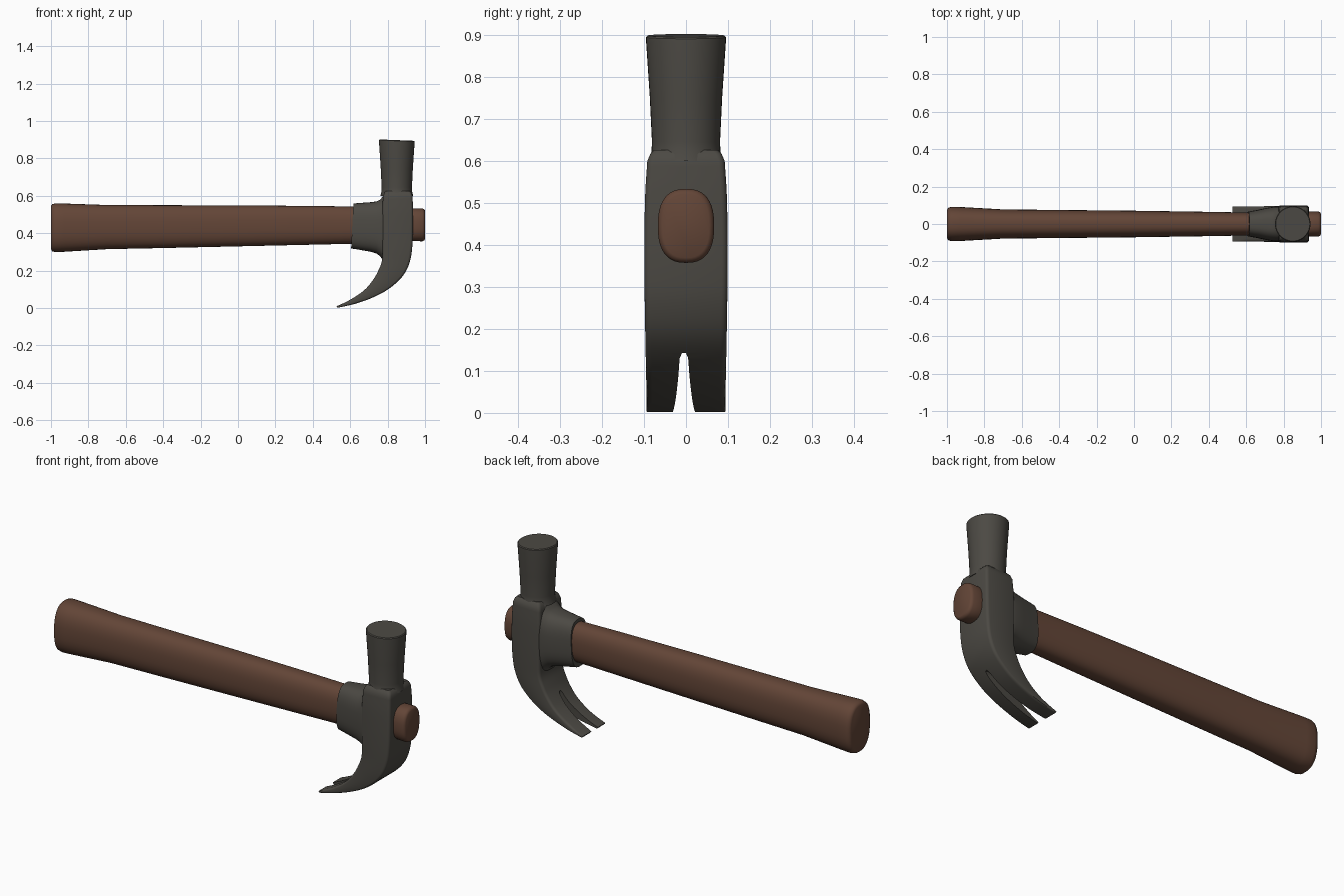
import bpy, bmesh, math
from mathutils import Vector

if "Cube" in bpy.data.objects:
    bpy.data.objects.remove(bpy.data.objects["Cube"])


def material(name, rgb):
    m = bpy.data.materials.new(name)
    m.diffuse_color = (*rgb, 1)
    m.use_nodes = True
    m.node_tree.nodes["Principled BSDF"].inputs["Base Color"].default_value = m.diffuse_color
    return m


wood = material("brown wood", (0.125, 0.060, 0.038))
iron = material("dark iron", (0.072, 0.067, 0.057))


def loft(name, rings, mat, angle=35):
    """Skin a list of equal-length point rings and cap both ends."""
    bm = bmesh.new()
    vs = [[bm.verts.new(p) for p in r] for r in rings]
    n = len(rings[0])
    for a, b in zip(vs, vs[1:]):
        for i in range(n):
            j = (i + 1) % n
            bm.faces.new((a[i], a[j], b[j], b[i]))
    bm.faces.new(vs[0][::-1])
    bm.faces.new(vs[-1])
    bmesh.ops.recalc_face_normals(bm, faces=bm.faces)
    me = bpy.data.meshes.new(name)
    bm.to_mesh(me)
    bm.free()
    me.materials.append(mat)
    ob = bpy.data.objects.new(name, me)
    bpy.context.collection.objects.link(ob)
    smooth(ob, angle)
    return ob


def smooth(ob, angle):
    bpy.ops.object.select_all(action='DESELECT')
    ob.select_set(True)
    bpy.context.view_layer.objects.active = ob
    bpy.ops.object.shade_smooth_by_angle(angle=math.radians(angle))


def oval(x, z0, z1, hy, power=2.5, slant=0.0, n=40):
    """Superellipse ring across the x axis."""
    pts = []
    for i in range(n):
        t = 2 * math.pi * i / n
        c, s = math.cos(t), math.sin(t)
        y = hy * math.copysign(abs(c) ** (2 / power), c)
        d = (z1 - z0) / 2 * math.copysign(abs(s) ** (2 / power), s)
        pts.append((x + slant * d, y, (z0 + z1) / 2 + d))
    return pts


def spline(rows, steps=4):
    """Catmull-Rom interpolation of rows of numbers."""
    out = []
    for i in range(len(rows) - 1):
        a, b, c, d = (rows[max(i - 1, 0)], rows[i], rows[i + 1],
                      rows[min(i + 2, len(rows) - 1)])
        for k in range(steps):
            t = k / steps
            out.append([0.5 * (2 * q + (r - p) * t + (2 * p - 5 * q + 4 * r - s) * t * t
                               + (3 * q - p - 3 * r + s) * t ** 3)
                        for p, q, r, s in zip(a, b, c, d)])
    return out + [list(rows[-1])]


# Wooden handle: (x, bottom, top, half width)
handle = [(-1.0, 0.315, 0.545, 0.075), (-0.993, 0.303, 0.556, 0.087),
          (-0.975, 0.299, 0.56, 0.092), (-0.93, 0.301, 0.559, 0.091),
          (-0.7, 0.315, 0.551, 0.078), (-0.4, 0.321, 0.55, 0.075),
          (0.0, 0.330, 0.549, 0.071), (0.4, 0.339, 0.546, 0.065),
          (0.62, 0.344, 0.543, 0.061), (0.90, 0.362, 0.53, 0.064),
          (0.945, 0.358, 0.533, 0.067), (0.985, 0.357, 0.533, 0.067),
          (0.995, 0.361, 0.529, 0.063), (1.0, 0.369, 0.521, 0.055)]
loft("handle", [oval(*r) for r in handle], wood, 50)

# Collar that flares from the handle into the head
collar = [(0.611, 0.319, 0.559, 0.066), (0.66, 0.311, 0.563, 0.075),
          (0.71, 0.301, 0.566, 0.086), (0.74, 0.292, 0.570, 0.091),
          (0.76, 0.277, 0.580, 0.093), (0.775, 0.255, 0.598, 0.094),
          (0.82, 0.25, 0.60, 0.092)]
loft("collar", [oval(*r, 2.9, 0.05 if r[0] < 0.7 else 0) for r in collar], iron)

# Head body and claw: (inner x, inner z, outer x, outer z, half width)
body = [(0.775, 0.595, 0.933, 0.600, 0.092), (0.772, 0.52, 0.936, 0.52, 0.097),
        (0.772, 0.42, 0.936, 0.42, 0.099), (0.772, 0.33, 0.932, 0.33, 0.099),
        (0.770, 0.255, 0.922, 0.26, 0.098), (0.750, 0.20, 0.897, 0.195, 0.097),
        (0.725, 0.155, 0.855, 0.143, 0.096), (0.685, 0.105, 0.79, 0.092, 0.095),
        (0.635, 0.066, 0.71, 0.052, 0.094), (0.58, 0.034, 0.62, 0.021, 0.094),
        (0.527, 0.010, 0.532, 0.002, 0.094)]


def block(row):
    """Rectangle between inner and outer point, with eased corners."""
    ix, iz, ox, oz, w = row
    a, b = Vector((ix, 0, iz)), Vector((ox, 0, oz))
    t = (b - a).length
    c = min(0.014, t * 0.25)
    u, v = (b - a) / t, Vector((0, 1, 0))
    ring = []
    for du, dv, start in ((t - c, w - c, 0), (c, w - c, 1), (c, c - w, 2), (t - c, c - w, 3)):
        for k in range(4):
            ang = math.pi / 2 * (start + k / 3)
            ring.append(a + u * (du + c * math.cos(ang)) + v * (dv + c * math.sin(ang)))
    return ring


shoulder = [block((0.790, 0.626, 0.918, 0.626, 0.076)),
            block((0.782, 0.616, 0.928, 0.616, 0.085))]
head = loft("claw_head", shoulder + [block(r) for r in spline(body)], iron)

# Tapered nail slot cut through the claw
slot = []
rows = spline(body[6:])
extra = [0.514, -0.012, 0.514, -0.020, 0.094]
for i, r in enumerate(rows + [extra]):
    f = i / len(rows)
    g = 0.009 + 0.019 * f
    if i == 0:
        g = 0.005
    a, b = Vector((r[0], 0, r[1])), Vector((r[2], 0, r[3]))
    # Sweep along the local thickness direction
    u = Vector((0.74, 0, -0.1)).lerp(Vector((0.2, 0, -0.74)), min(1, f * 1.5)).normalized()
    y = Vector((0, 1, 0))
    m = Vector((0, -0.005, 0))
    slot.append([m + a - u * 0.04 + y * g, m + a - u * 0.04 - y * g,
                 m + b + u * 0.04 - y * g, m + b + u * 0.04 + y * g])
cutter = loft("slot_cutter", slot, iron)
cutter.hide_render = True
mod = head.modifiers.new("slot", 'BOOLEAN')
mod.operation = 'DIFFERENCE'
mod.solver = 'EXACT'
mod.object = cutter
bpy.context.view_layer.objects.active = head
bpy.ops.object.modifier_apply(modifier="slot")
bpy.data.objects.remove(cutter)
smooth(head, 35)

# Round striking poll: (z, radius), with a slightly tilted face
poll = [(0.600, 0.088), (0.622, 0.082), (0.645, 0.081), (0.75, 0.086),
        (0.885, 0.095), (0.894, 0.095), (0.898, 0.091)]
rings = []
for z, r in poll:
    tilt = 0.04 if z > 0.8 else 0
    rings.append([(0.849 + r * math.cos(2 * math.pi * i / 40),
                   r * math.sin(2 * math.pi * i / 40),
                   z - tilt * r * math.cos(2 * math.pi * i / 40)) for i in range(40)])
loft("striking_poll", rings, iron)
